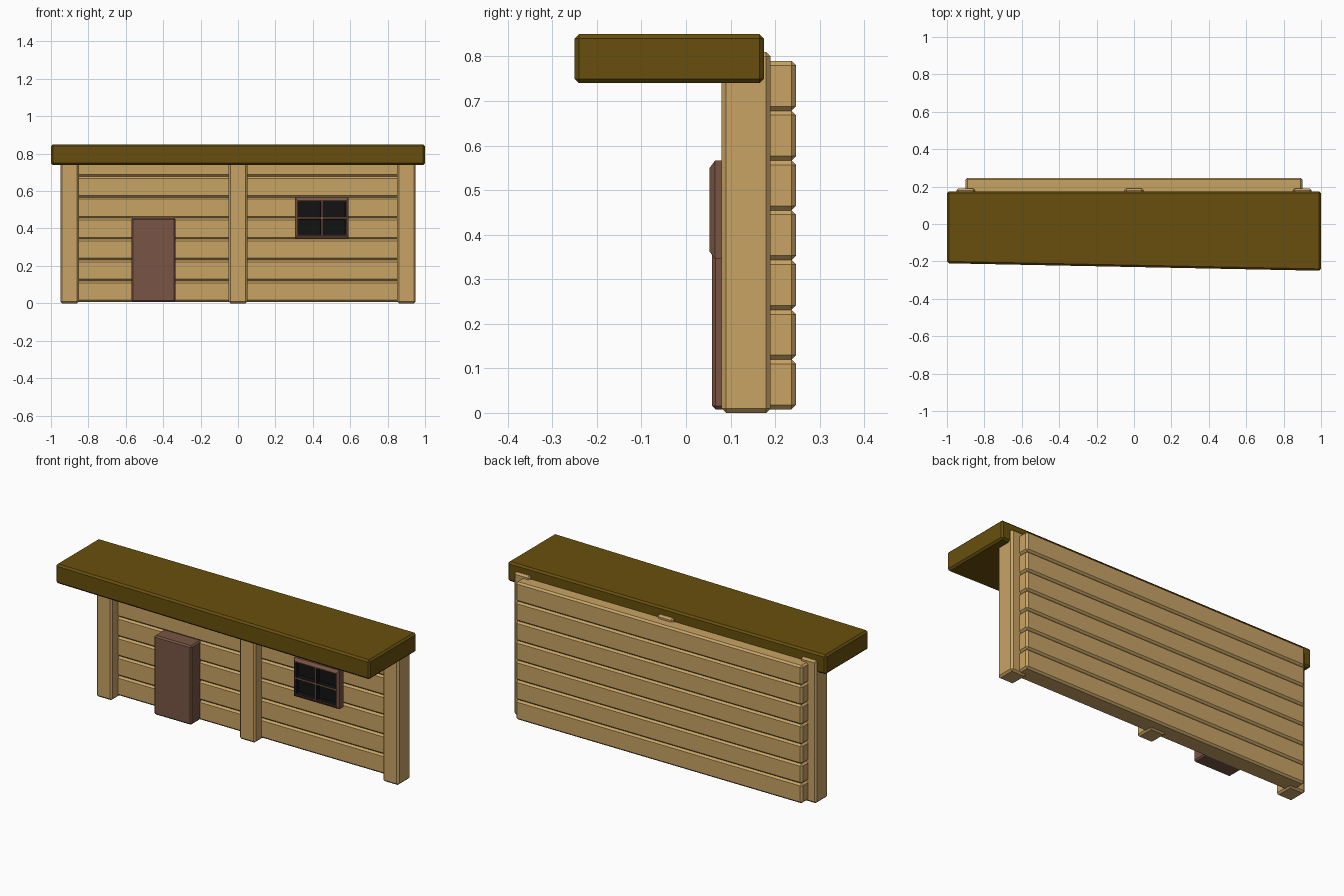
import bpy, bmesh

if "Cube" in bpy.data.objects:
    bpy.data.objects.remove(bpy.data.objects["Cube"])


def material(name, rgb):
    m = bpy.data.materials.new(name)
    m.diffuse_color = (*rgb, 1)
    m.use_nodes = True
    m.node_tree.nodes["Principled BSDF"].inputs["Base Color"].default_value = m.diffuse_color
    return m


TAN = material("tan_wood", (0.58, 0.37, 0.13))
BROWN = material("brown_wood", (0.19, 0.09, 0.058))
ROOF = material("roof_olive", (0.138, 0.078, 0.004))
BLACK = material("dark_glass", (0.006, 0.006, 0.006))


def finish(name, bm, *mats):
    bmesh.ops.recalc_face_normals(bm, faces=bm.faces[:])
    me = bpy.data.meshes.new(name)
    bm.to_mesh(me)
    bm.free()
    for m in mats:
        me.materials.append(m)
    ob = bpy.data.objects.new(name, me)
    bpy.context.collection.objects.link(ob)
    return ob


def block(name, x, y, z, mat, bevel=0.01, skew=0.0):
    """Chamfered box from (min, max) ranges; skew pulls back the front left edge."""
    bm = bmesh.new()
    bmesh.ops.create_cube(bm, size=1)
    for v in bm.verts:
        left_front = v.co.x < 0 and v.co.y < 0
        v.co = [r[0] + (c + 0.5) * (r[1] - r[0]) for c, r in zip(v.co, (x, y, z))]
        if left_front:
            v.co.y += skew
    bmesh.ops.bevel(bm, geom=bm.edges[:], offset=bevel, segments=1,
                    affect='EDGES', profile=0.5)
    return finish(name, bm, mat)


# Roof slab, slightly deeper on the right
block("roof", (-1, 1), (-0.25, 0.175), (0.74, 0.85), ROOF, skew=0.04)

# Upright posts
for name, cx in (("left", -0.9), ("middle", 0), ("right", 0.9)):
    block(name + "_post", (cx - 0.05, cx + 0.05), (0.08, 0.19), (0, 0.81), TAN)

# Horizontal wall planks
pitch = 0.1117
for i in range(7):
    z0 = 0.008 + i * pitch
    block(f"wall_plank_{i + 1}", (-0.9, 0.9), (0.138, 0.247), (z0, z0 + pitch), TAN)

# Door
block("door", (-0.57, -0.335), (0.058, 0.165), (0.008, 0.457), BROWN, bevel=0.008)

# Window: sloped frame with four recessed dark panes
bm = bmesh.new()
bmesh.ops.create_grid(bm, x_segments=2, y_segments=2, size=1)
cx, cz = 0.449, 0.456
for v in bm.verts:
    v.co = (cx + v.co.x * 0.131, 0.053, cz + v.co.y * 0.094)
panes = bm.faces[:]
rim = [e for e in bm.edges if e.is_boundary]
for sx, sz, y in ((0.143 / 0.131, 0.11 / 0.094, 0.065), (1, 1, 0.102)):
    out = bmesh.ops.extrude_edge_only(bm, edges=rim)["geom"]
    for v in (g for g in out if isinstance(g, bmesh.types.BMVert)):
        v.co = (cx + (v.co.x - cx) * sx, y, cz + (v.co.z - cz) * sz)
    rim = [e for e in out if isinstance(e, bmesh.types.BMEdge) and e.is_boundary
           and all(abs(v.co.y - y) < 1e-5 for v in e.verts)]
bmesh.ops.contextual_create(bm, geom=rim)
bmesh.ops.inset_individual(bm, faces=panes, thickness=0.0075)
walls = bmesh.ops.inset_individual(bm, faces=panes, thickness=0.002)["faces"]
for f in panes:
    for v in f.verts:
        v.co.y = 0.08
for f in panes + walls:
    f.material_index = 1
finish("window", bm, BROWN, BLACK)
